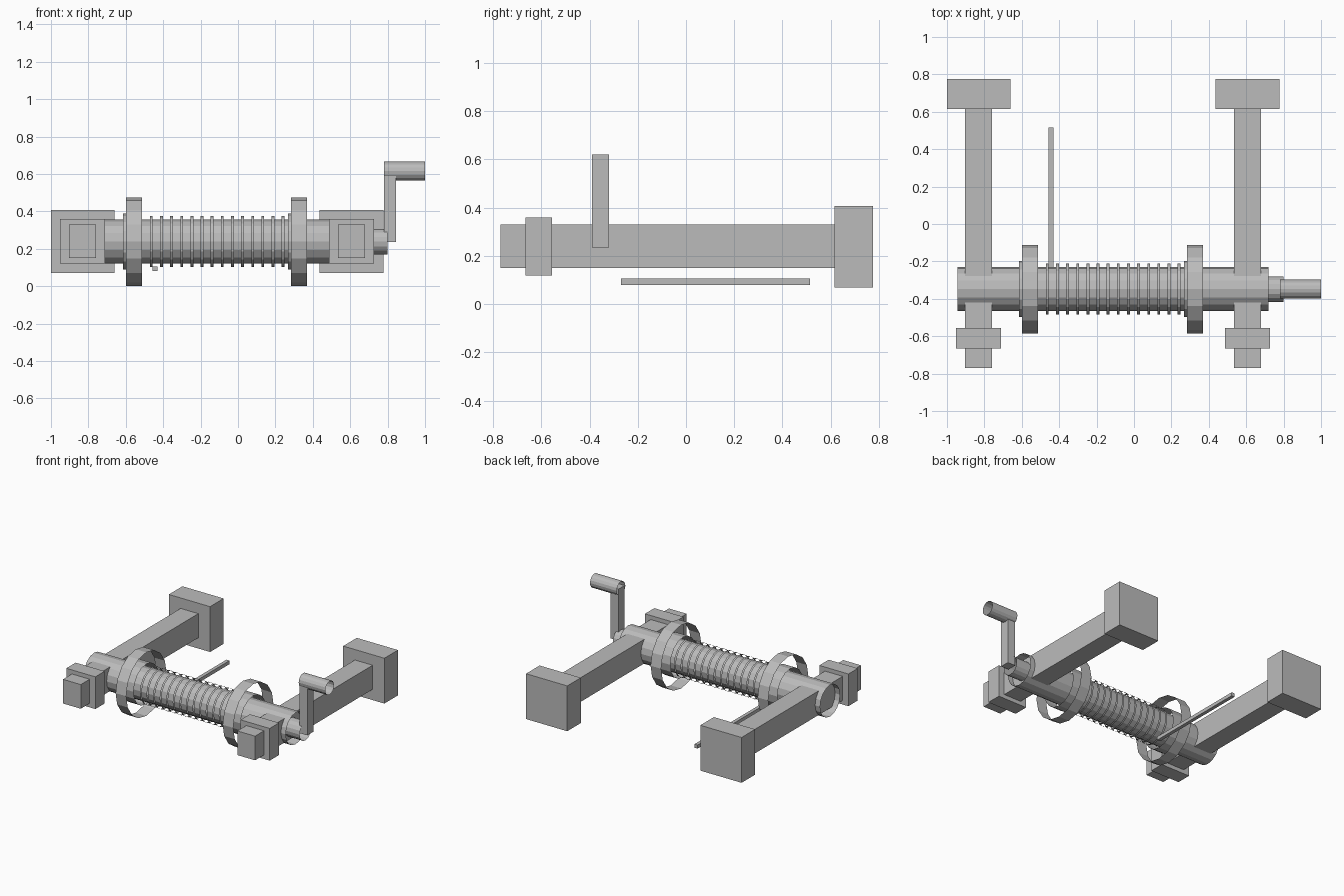
import bpy
import bmesh
import math
from mathutils import Matrix

cube = bpy.data.objects.get("Cube")
if cube:
    bpy.data.objects.remove(cube, do_unlink=True)

grey = bpy.data.materials.new("plain_grey")
grey.use_nodes = True
grey.diffuse_color = (0.5, 0.5, 0.5, 1)
grey.node_tree.nodes["Principled BSDF"].inputs["Base Color"].default_value = (0.5, 0.5, 0.5, 1)

AXLE_Y, AXLE_Z = -0.348, 0.238


def finish(name, bm):
    mesh = bpy.data.meshes.new(name)
    bm.to_mesh(mesh)
    bm.free()
    mesh.materials.append(grey)
    obj = bpy.data.objects.new(name, mesh)
    bpy.context.collection.objects.link(obj)


def box(name, x, y, z):
    """Box given by its (low, high) range on each axis."""
    bm = bmesh.new()
    size = [hi - lo for lo, hi in (x, y, z)]
    mid = [(hi + lo) / 2 for lo, hi in (x, y, z)]
    place = Matrix.Translation(mid) @ Matrix.Diagonal((*size, 1))
    bmesh.ops.create_cube(bm, size=1, matrix=place)
    finish(name, bm)


def tube(name, x, radius, z=AXLE_Z, sides=16):
    """Open-ended cylinder along x."""
    bm = bmesh.new()
    place = Matrix.Translation(((x[0] + x[1]) / 2, AXLE_Y, z)) @ Matrix.Rotation(math.pi / 2, 4, 'Y')
    bmesh.ops.create_cone(bm, cap_ends=False, segments=sides, radius1=radius,
                          radius2=radius, depth=x[1] - x[0], matrix=place)
    finish(name, bm)


# Two side beams with front collars and rear blocks
for side, cx in (("right", -0.831), ("left", 0.607)):
    box(side + "_beam", (cx - 0.073, cx + 0.073), (-0.77, 0.62), (0.15, 0.33))
    box(side + "_front_collar", (cx - 0.12, cx + 0.12), (-0.665, -0.555), (0.12, 0.36))
    box(side + "_rear_block", (cx - 0.17, cx + 0.17), (0.615, 0.775), (0.07, 0.408))

# Drum with its hoops
tube("drum", (-0.945, 0.72), 0.118)
for side, x in (("right", -0.6), ("left", 0.283)):
    tube(side + "_flange", (x, x + 0.087), 0.237)
    tube(side + "_flange_collar", (x - 0.015, x + 0.087), 0.15)

# Rope windings and the loose end
for i in range(14):
    x = -0.471 + i * 0.0542
    tube("rope_winding", (x, x + 0.015), 0.136)
box("rope_end", (-0.456, -0.43), (-0.27, 0.515), (0.08, 0.106))

# Crank
tube("crank_hub", (0.68, 0.8), 0.068)
box("crank_arm", (0.78, 0.845), (-0.39, -0.32), (0.235, 0.62))
tube("crank_handle", (0.78, 1.0), 0.051, 0.615)
